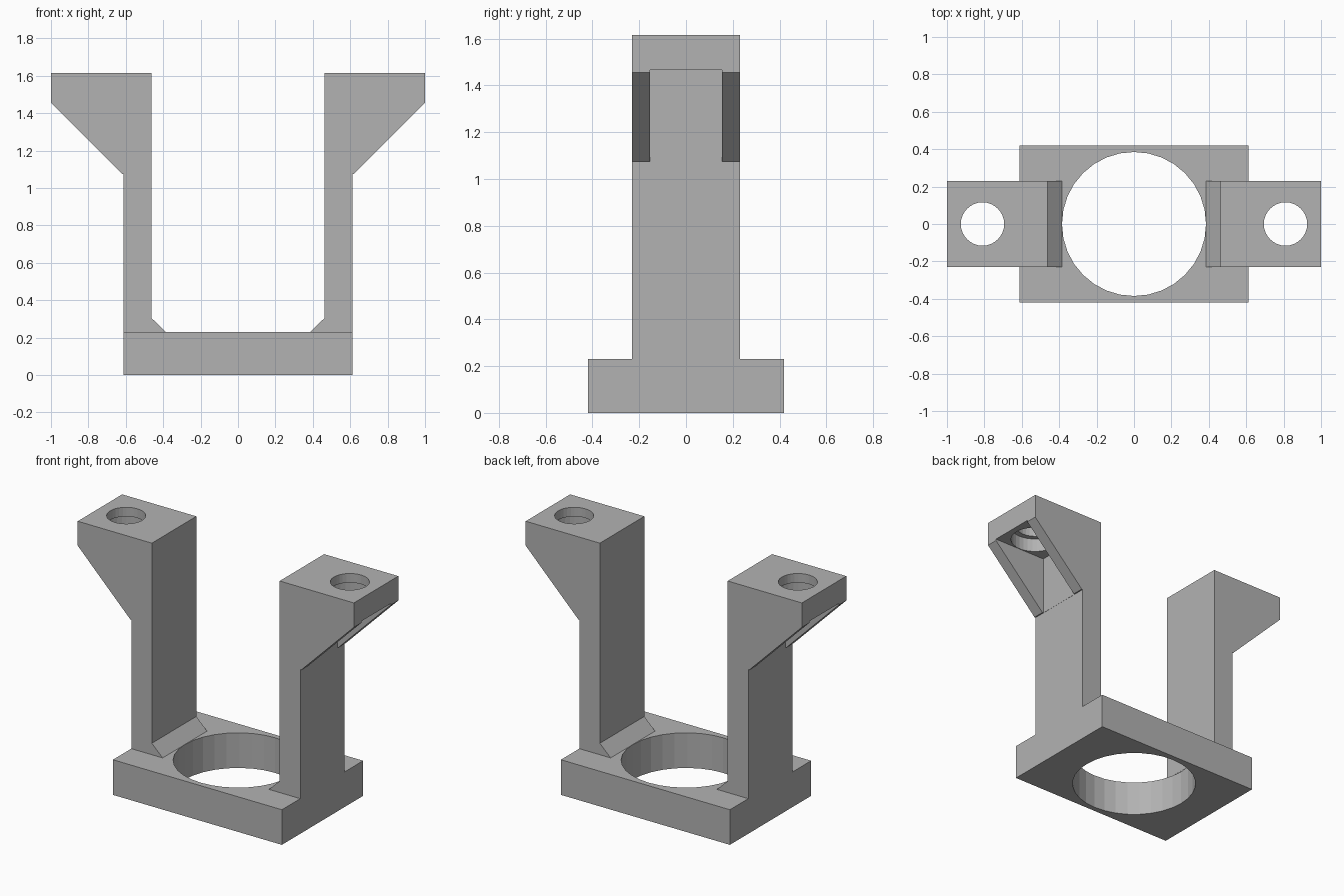
import bpy, bmesh, math
from mathutils import Matrix, Vector

if "Cube" in bpy.data.objects:
    bpy.data.objects.remove(bpy.data.objects["Cube"])

grey = bpy.data.materials.new("plain_grey")
grey.diffuse_color = (0.45, 0.45, 0.45, 1)
grey.use_nodes = True
grey.node_tree.nodes["Principled BSDF"].inputs["Base Color"].default_value = grey.diffuse_color


def to_object(name, bm, mat=True):
    bmesh.ops.recalc_face_normals(bm, faces=bm.faces)
    me = bpy.data.meshes.new(name)
    bm.to_mesh(me)
    bm.free()
    if mat:
        me.materials.append(grey)
    ob = bpy.data.objects.new(name, me)
    bpy.context.collection.objects.link(ob)
    return ob


def box(name, x, y, z, mat=True):
    bm = bmesh.new()
    size = Vector((x[1] - x[0], y[1] - y[0], z[1] - z[0]))
    mid = Vector((sum(x), sum(y), sum(z))) / 2
    bmesh.ops.create_cube(bm, size=1, matrix=Matrix.Translation(mid) @ Matrix.Diagonal(size.to_4d()))
    return to_object(name, bm, mat)


def cylinder(name, x, r, z):
    bm = bmesh.new()
    bmesh.ops.create_cone(bm, cap_ends=True, segments=32, radius1=r, radius2=r, depth=z[1] - z[0],
                          matrix=Matrix.Translation((x, 0, sum(z) / 2)))
    return to_object(name, bm, False)


def cut(ob, *cutters):
    for c in cutters:
        m = ob.modifiers.new("cut", 'BOOLEAN')
        m.operation = 'DIFFERENCE'
        m.solver = 'EXACT'
        m.object = c
    deps = bpy.context.evaluated_depsgraph_get()
    ob.data = bpy.data.meshes.new_from_object(ob.evaluated_get(deps))
    ob.modifiers.clear()
    for c in cutters:
        bpy.data.objects.remove(c)


# Base plate with the large bore
base = box("base_plate", (-0.612, 0.612), (-0.42, 0.42), (0, 0.23))
cut(base, cylinder("bore_cutter", 0, 0.385, (-0.2, 0.5)))

# Arm: upright with a chamfered foot and an outward bracket, drawn in x and z
profile = [(0.385, 0.23), (0.612, 0.23), (0.612, 1.075), (0.62, 1.075), (1, 1.455),
           (1, 1.615), (0.463, 1.615), (0.463, 0.305)]
bm = bmesh.new()
face = bm.faces.new([bm.verts.new((x, -0.23, z)) for x, z in profile])
ext = bmesh.ops.extrude_face_region(bm, geom=[face])
bmesh.ops.translate(bm, vec=(0, 0.46, 0), verts=[v for v in ext["geom"] if isinstance(v, bmesh.types.BMVert)])
arm = to_object("arm_right", bm)

# Pocket between the gussets, screw hole, and wider recess from below
cut(arm,
    box("pocket_cutter", (0.613, 1.2), (-0.153, 0.153), (0.95, 1.465), False),
    cylinder("hole_cutter", 0.81, 0.116, (1.3, 1.8)),
    cylinder("recess_cutter", 0.81, 0.15, (1.4, 1.555)))

# Opposite arm
left = bpy.data.objects.new("arm_left", arm.data.copy())
left.data.transform(Matrix.Rotation(math.pi, 4, 'Z'))
bpy.context.collection.objects.link(left)
